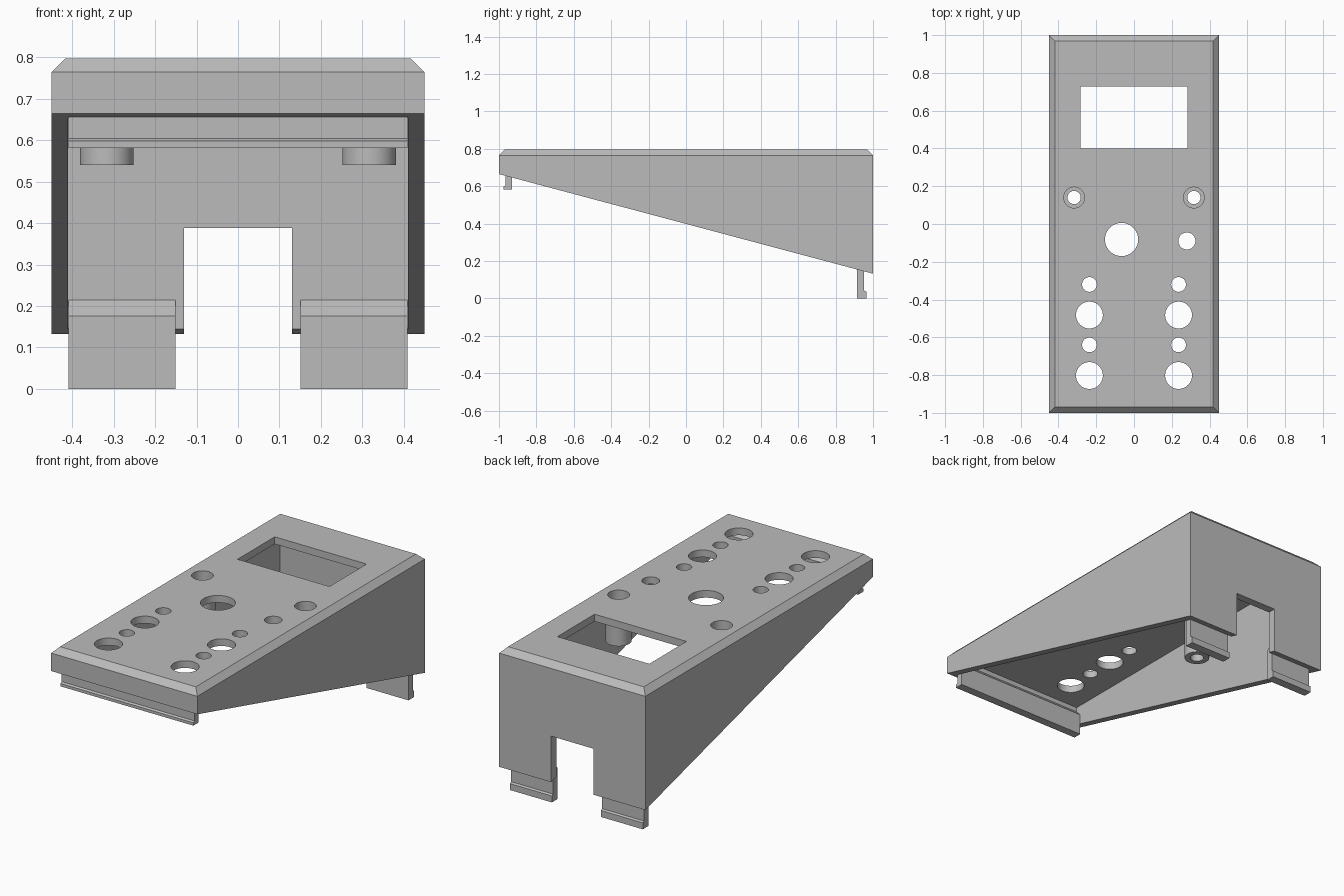
import bpy, bmesh, math

cube = bpy.data.objects.get("Cube")
if cube:
    bpy.data.objects.remove(cube, do_unlink=True)

grey = bpy.data.materials.new("plastic_grey")
grey.use_nodes = True
grey.diffuse_color = (0.5, 0.5, 0.5, 1)
grey.node_tree.nodes["Principled BSDF"].inputs["Base Color"].default_value = (0.5, 0.5, 0.5, 1)


def make(name, bm):
    bmesh.ops.recalc_face_normals(bm, faces=bm.faces)
    mesh = bpy.data.meshes.new(name)
    bm.to_mesh(mesh)
    bm.free()
    mesh.materials.append(grey)
    ob = bpy.data.objects.new(name, mesh)
    bpy.context.collection.objects.link(ob)
    return ob


def loft(bm, rings):
    """Closed solid through equally long rings of points."""
    loops = [[bm.verts.new(p) for p in ring] for ring in rings]
    n = len(loops[0])
    for a, b in zip(loops, loops[1:]):
        for i in range(n):
            j = (i + 1) % n
            bm.faces.new((a[i], a[j], b[j], b[i]))
    bm.faces.new(loops[0])
    bm.faces.new(loops[-1])


def rect(x0, x1, y0, y1, z_front, z_back):
    return [(x0, y0, z_front), (x1, y0, z_front), (x1, y1, z_back), (x0, y1, z_back)]


def box(name, x0, x1, y0, y1, z0, z1):
    bm = bmesh.new()
    loft(bm, [rect(x0, x1, y0, y1, z0, z0), rect(x0, x1, y0, y1, z1, z1)])
    return make(name, bm)


def disc(x, y, r, z, n=48):
    return [(x + r * math.cos(math.tau * i / n), y + r * math.sin(math.tau * i / n), z)
            for i in range(n)]


def cut(target, cutter):
    cutter.hide_render = True
    mod = target.modifiers.new("cut", 'BOOLEAN')
    mod.operation, mod.solver, mod.object = 'DIFFERENCE', 'EXACT', cutter
    bpy.context.view_layer.objects.active = target
    bpy.ops.object.modifier_apply(modifier=mod.name)
    bpy.data.objects.remove(cutter, do_unlink=True)


def smooth(ob):
    bpy.ops.object.select_all(action='DESELECT')
    ob.select_set(True)
    bpy.context.view_layer.objects.active = ob
    bpy.ops.object.shade_smooth_by_angle(angle=math.radians(30))


# Housing: wedge with a chamfered top, hollow and open below
W, TOP, EDGE = 0.45, 0.797, 0.765
bm = bmesh.new()
loft(bm, [rect(-W, W, -1, 1, 0.665, 0.132),
          rect(-W, W, -1, 1, EDGE, EDGE),
          rect(-W + 0.032, W - 0.032, -0.968, 0.968, TOP, TOP)])
housing = make("housing", bm)
cut(housing, box("cavity_cutter", -0.41, 0.41, -0.96, 0.955, -0.5, 0.757))

# Display window and cable notch in the back wall
cut(housing, box("window_cutter", -0.283, 0.283, 0.4, 0.727, 0.7, 0.9))
cut(housing, box("notch_cutter", -0.13, 0.13, 0.9, 1.1, -0.1, 0.388))

# Round panel holes
POST_X, POST_Y = 0.317, 0.14
holes = [(-0.066, -0.082, 0.088), (0.28, -0.09, 0.045)]
for s in (-1, 1):
    holes.append((s * POST_X, POST_Y, 0.055))
    for y in (-0.32, -0.64):
        holes += [(s * 0.236, y, 0.039), (s * 0.236, y - 0.162, 0.071)]
bm = bmesh.new()
for x, y, r in holes:
    loft(bm, [disc(x, y, r, 0.7), disc(x, y, r, 0.9)])
cut(housing, make("hole_cutter", bm))
smooth(housing)

# Counterbored screw posts under the panel
post_profile = [(0.035, 0.54), (0.065, 0.54), (0.065, 0.76),
                (0.055, 0.76), (0.055, 0.58), (0.035, 0.58)]
for s, side in ((-1, "right"), (1, "left")):
    bm = bmesh.new()
    rings = [[bm.verts.new(p) for p in disc(s * POST_X, POST_Y, r, z)] for r, z in post_profile]
    for a, b in zip(rings, rings[1:] + rings[:1]):
        for i in range(len(a)):
            j = (i + 1) % len(a)
            bm.faces.new((a[i], a[j], b[j], b[i]))
    smooth(make(side + "_screw_post", bm))


# Snap tongues: inner face, sloped root on the wall, small catch at the tip
def tongue(name, x0, x1, inner, outer, wall, z0, z_root, catch):
    d = math.copysign(1, outer - inner)
    profile = [(inner, z0), (inner, z_root), (wall, z_root + 0.04), (wall, z_root),
               (outer, z_root - 0.01), (outer, z0 + catch),
               (outer + d * 0.011, z0 + catch - 0.006), (outer + d * 0.011, z0)]
    bm = bmesh.new()
    loft(bm, [[(x, y, z) for y, z in profile] for x in (x0, x1)])
    make(name, bm)


tongue("front_tongue", -0.409, 0.409, -0.93, -0.966, -0.968, 0.582, 0.7, 0.022)
tongue("back_right_tongue", -0.409, -0.151, 0.915, 0.953, 0.957, 0, 0.176, 0.042)
tongue("back_left_tongue", 0.151, 0.409, 0.915, 0.953, 0.957, 0, 0.176, 0.042)
